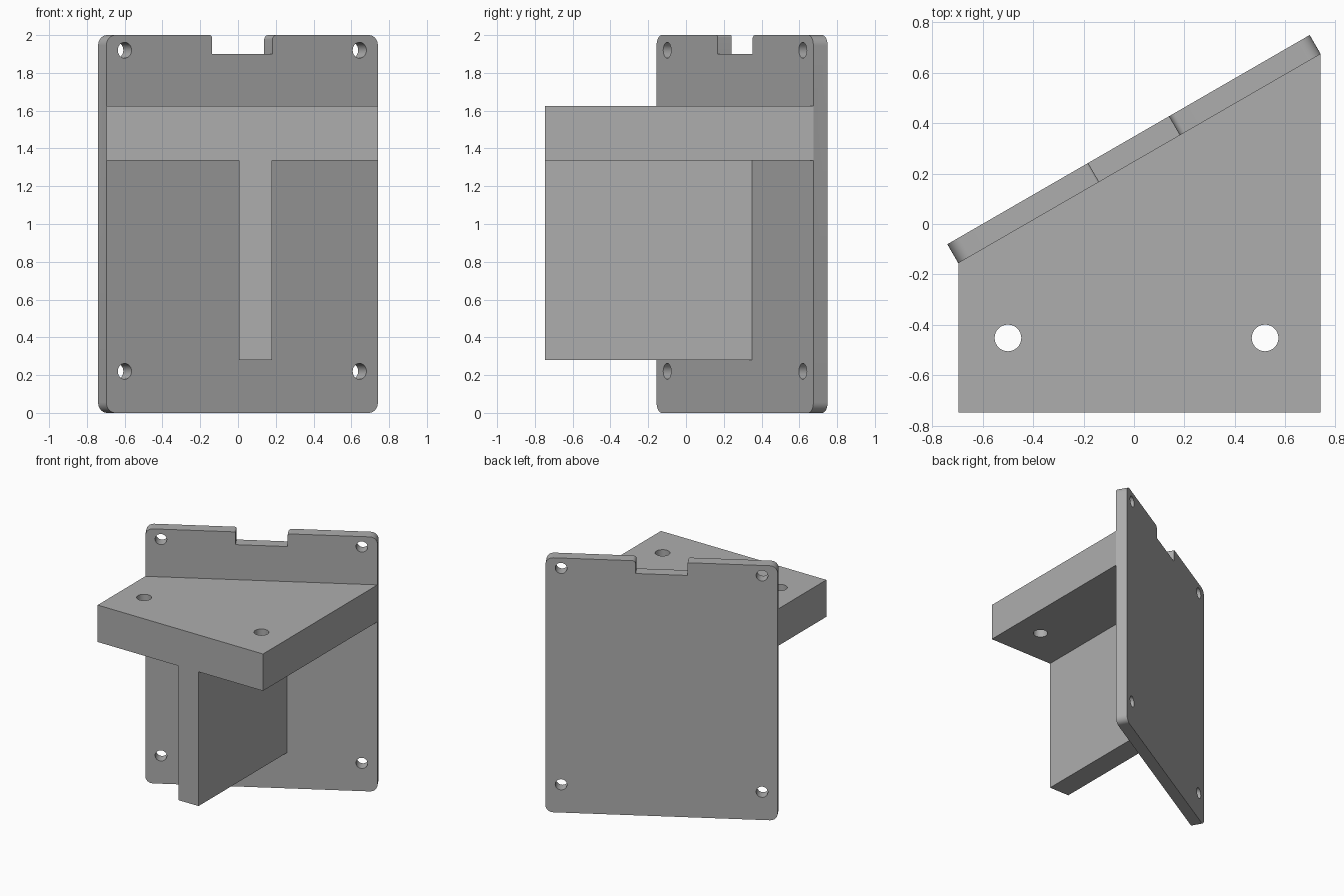
import bpy, bmesh
from math import radians, sin, cos, pi
from mathutils import Matrix, Vector

cube = bpy.data.objects.get("Cube")
if cube:
    bpy.data.objects.remove(cube, do_unlink=True)

GREY = (0.42, 0.42, 0.42, 1)
mat = bpy.data.materials.new("plain grey")
mat.use_nodes = True
mat.diffuse_color = GREY
mat.node_tree.nodes["Principled BSDF"].inputs["Base Color"].default_value = GREY

# Plate frame: x along its length, y through its thickness, z up
LENGTH, THICK, HEIGHT = 1.66, 0.087, 2.0
TILT = Matrix.Translation((0, 0.297, 0)) @ Matrix.Rotation(radians(30), 4, "Z")


def prism(name, points, offset, matrix=Matrix()):
    """Extrude a flat outline by an offset."""
    bm = bmesh.new()
    face = bm.faces.new([bm.verts.new(p) for p in points])
    ext = bmesh.ops.extrude_face_region(bm, geom=[face])
    verts = [g for g in ext["geom"] if isinstance(g, bmesh.types.BMVert)]
    bmesh.ops.translate(bm, vec=offset, verts=verts)
    bmesh.ops.recalc_face_normals(bm, faces=bm.faces)
    bm.transform(matrix)
    mesh = bpy.data.meshes.new(name)
    bm.to_mesh(mesh)
    bm.free()
    mesh.materials.append(mat)
    obj = bpy.data.objects.new(name, mesh)
    bpy.context.collection.objects.link(obj)
    return obj


def combine(target, other, operation):
    """Apply a boolean and remove the other object."""
    bpy.context.view_layer.objects.active = target
    mod = target.modifiers.new("boolean", "BOOLEAN")
    mod.operation, mod.solver, mod.object = operation, "EXACT", other
    bpy.ops.object.modifier_apply(modifier=mod.name)
    bpy.data.objects.remove(other, do_unlink=True)


def rounded(x, z, r, start, steps=8):
    """Quarter arc around a centre, running anticlockwise."""
    arc = [radians(start) + pi / 2 * i / steps for i in range(steps + 1)]
    return [(x + r * cos(a), -THICK / 2, z + r * sin(a)) for a in arc]


def circle(r, axis, centre, n=32):
    ring = [(r * cos(2 * pi * i / n), r * sin(2 * pi * i / n)) for i in range(n)]
    return [Vector(centre) + Vector((a, 0, b) if axis == "y" else (a, b, 0)) for a, b in ring]


# Mounting plate with rounded corners and a notch in the top edge
R, half = 0.055, LENGTH / 2
notch, floor, nr, nl = 0.185, 1.9, 0.025, 0.012
outline = rounded(-half + R, R, R, 180) + rounded(half - R, R, R, 270)
outline += rounded(half - R, HEIGHT - R, R, 0)
outline += rounded(notch + nr, HEIGHT - nr, nr, 90)
outline += [(notch, -THICK / 2, floor), (-notch, -THICK / 2, floor)]
outline += rounded(-notch - nl, HEIGHT - nl, nl, 0)
outline += rounded(-half + R, HEIGHT - R, R, 90)
bracket = prism("angled_bracket", outline, (0, THICK, 0), TILT)

# Shelf running up to the slanted plate
front = -0.747
left, right = TILT @ Vector((-half, -THICK / 2, 0)), TILT @ Vector((half, -THICK / 2, 0))
inset = TILT.to_3x3() @ Vector((0, THICK / 3, 0))
low, high = 1.335, 1.625
shelf_outline = [(left.x, front, low), (right.x, front, low), (right.x, right.y, low),
                 (right + inset)[:2] + (low,), (left + inset)[:2] + (low,), (left.x, left.y, low)]
shelf = prism("shelf", shelf_outline, (0, 0, high - low))

# Upright rib under the shelf
x0, x1 = 0.005, 0.18
slope = lambda x: 0.28 + x * 0.577
rib_outline = [(x0, front, 0.28), (x1, front, 0.28), (x1, slope(x1), 0.28), (x0, slope(x0), 0.28)]
rib = prism("rib", rib_outline, (0, 0, low + 0.1 - 0.28))
combine(shelf, rib, "UNION")
combine(bracket, shelf, "UNION")

# Screw holes through the plate and the shelf
for u in (-0.718, 0.718):
    for z in (0.22, 1.92):
        hole = prism("plate_hole", circle(0.042, "y", (u, -0.1, z)), (0, 0.2, 0), TILT)
        combine(bracket, hole, "DIFFERENCE")
for x in (-0.5, 0.52):
    hole = prism("shelf_hole", circle(0.053, "z", (x, -0.452, 1.2)), (0, 0, 0.6))
    combine(bracket, hole, "DIFFERENCE")

# Smooth the rounded corners and holes, keep the edges sharp
bpy.ops.object.select_all(action="DESELECT")
bracket.select_set(True)
bpy.context.view_layer.objects.active = bracket
bpy.ops.object.shade_smooth_by_angle(angle=radians(30))
